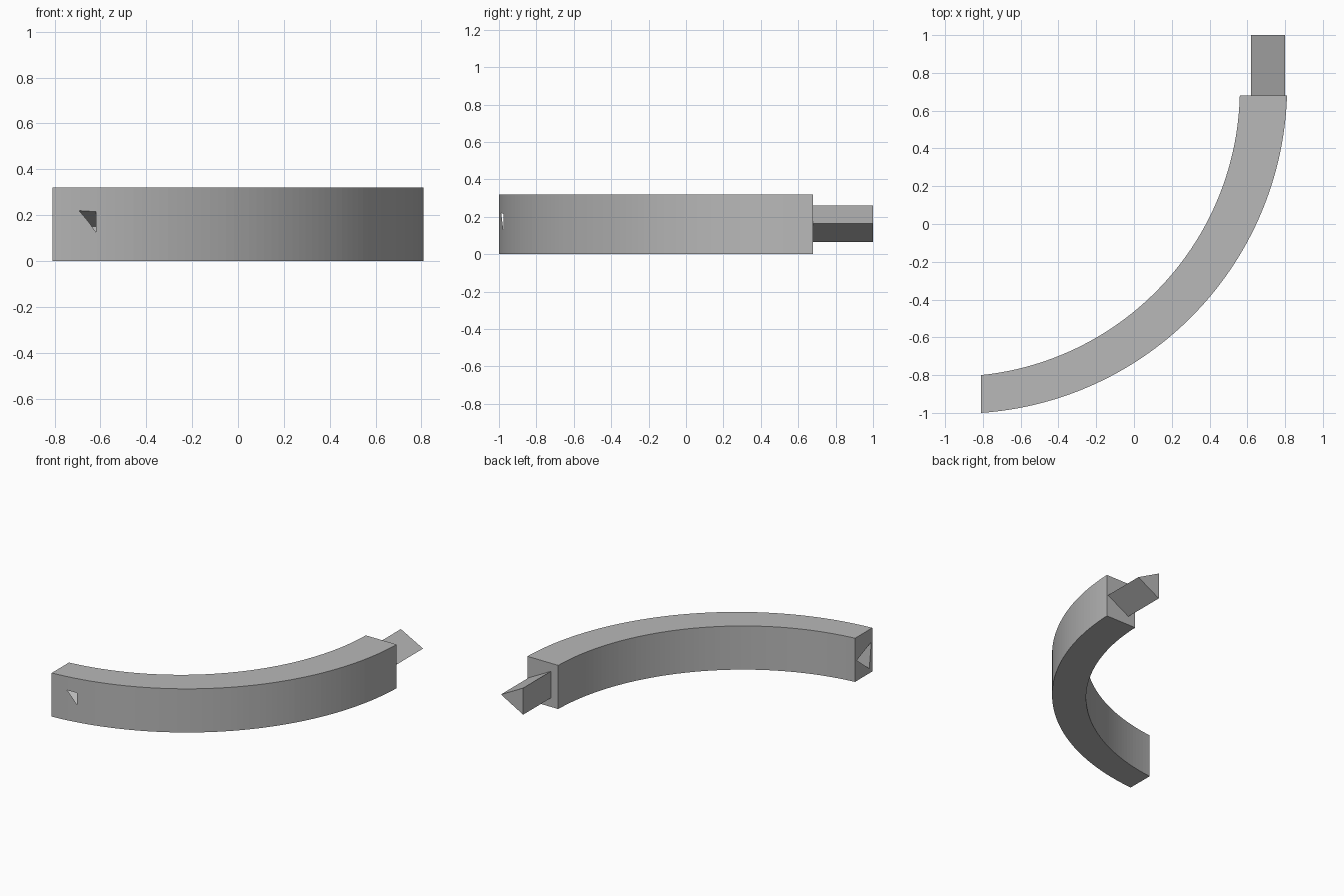
import bpy
import math
from mathutils import Vector

cube = bpy.data.objects.get("Cube")
if cube:
    bpy.data.objects.remove(cube, do_unlink=True)

grey = bpy.data.materials.new("plain grey")
grey.use_nodes = True
COLOR = (0.48, 0.48, 0.48, 1)
grey.diffuse_color = COLOR
grey.node_tree.nodes["Principled BSDF"].inputs["Base Color"].default_value = COLOR


def prism(name, profile, sweep):
    """Extrude a closed 3D outline along a vector, with outward normals."""
    n = len(profile)
    a = [Vector(p) for p in profile]
    b = [p + Vector(sweep) for p in a]
    faces = [tuple(range(n))[::-1], tuple(range(n, 2 * n))]
    faces += [(i, (i + 1) % n, (i + 1) % n + n, i + n) for i in range(n)]
    mesh = bpy.data.meshes.new(name)
    mesh.from_pydata(a + b, [], faces)
    mesh.materials.append(grey)
    mesh.validate()
    obj = bpy.data.objects.new(name, mesh)
    bpy.context.collection.objects.link(obj)
    return obj


def arc(center, start, end, steps=64):
    """Points on a circle round center, from start to end."""
    c, s, e = Vector(center), Vector(start) - Vector(center), Vector(end) - Vector(center)
    a0, a1 = math.atan2(s.y, s.x), math.atan2(e.y, e.x)
    points = []
    for i in range(steps + 1):
        t = i / steps
        r = s.length + (e.length - s.length) * t
        a = a0 + (a1 - a0) * t
        points.append((c.x + r * math.cos(a), c.y + r * math.sin(a), 0))
    return points


# Curved rail, slightly wider at the back end
outer = arc((-0.93, 0.735), (-0.81, -1.0), (0.81, 0.68))
inner = arc((-0.966, 0.718), (-0.81, -0.80), (0.56, 0.68))
rail = prism("curved_rail", outer + inner[::-1], (0, 0, 0.32))

# Tilted triangular socket in the left-hand end, breaking through the outer wall
socket = [(-0.90, -0.988, 0.22), (-0.90, -0.965, 0.035), (-0.90, -0.82, 0.15)]
cutter = prism("socket_cutter", socket[::-1], (0.28, 0, 0))
cutter.hide_render = True

# Both solids need consistent outward normals before the cut
for obj in (rail, cutter):
    bpy.ops.object.select_all(action='DESELECT')
    bpy.context.view_layer.objects.active = obj
    obj.select_set(True)
    bpy.ops.object.mode_set(mode='EDIT')
    bpy.ops.mesh.select_all(action='SELECT')
    bpy.ops.mesh.normals_make_consistent(inside=False)
    bpy.ops.object.mode_set(mode='OBJECT')

cut = rail.modifiers.new("socket", 'BOOLEAN')
cut.operation = 'DIFFERENCE'
cut.solver = 'EXACT'
cut.object = cutter
bpy.context.view_layer.objects.active = rail
bpy.ops.object.modifier_apply(modifier=cut.name)
bpy.data.objects.remove(cutter, do_unlink=True)

# Triangular connecting peg at the back end
peg = [(0.62, 0.68, 0.26), (0.80, 0.68, 0.165), (0.62, 0.68, 0.065)]
prism("triangular_peg", peg[::-1], (0, 0.32, 0))
